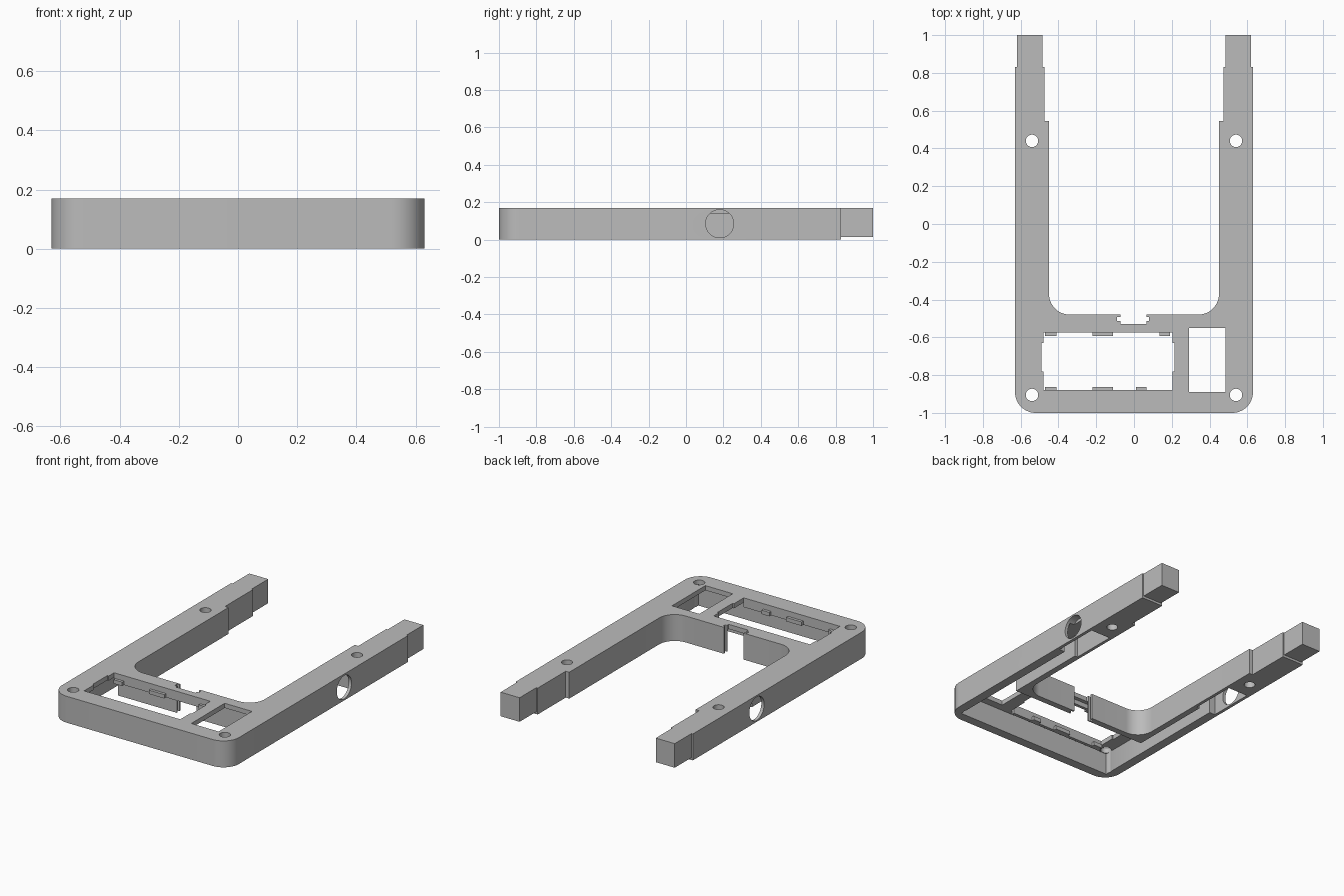
import bpy, bmesh, math
from mathutils import Matrix

if "Cube" in bpy.data.objects:
    bpy.data.objects.remove(bpy.data.objects["Cube"])

grey = bpy.data.materials.new("matte grey")
grey.use_nodes = True
colour = (0.5, 0.5, 0.5, 1)
grey.diffuse_color = colour
grey.node_tree.nodes["Principled BSDF"].inputs["Base Color"].default_value = colour

TOP = 0.17       # overall height
ROOF = 0.14      # underside of the top plate


def finish(name, bm):
    bmesh.ops.recalc_face_normals(bm, faces=bm.faces)
    mesh = bpy.data.meshes.new(name)
    bm.to_mesh(mesh)
    bm.free()
    mesh.materials.append(grey)
    ob = bpy.data.objects.new(name, mesh)
    bpy.context.collection.objects.link(ob)
    return ob


def prism(name, outline, z0, z1):
    bm = bmesh.new()
    face = bm.faces.new([bm.verts.new((x, y, z0)) for x, y in outline])
    up = bmesh.ops.extrude_face_region(bm, geom=[face])["geom"]
    bmesh.ops.translate(bm, vec=(0, 0, z1 - z0),
                        verts=[v for v in up if isinstance(v, bmesh.types.BMVert)])
    return finish(name, bm)


def box(name, x0, x1, y0, y1, z0=-0.05, z1=0.25):
    x0, x1 = sorted((x0, x1))
    return prism(name, [(x0, y0), (x1, y0), (x1, y1), (x0, y1)], z0, z1)


def cylinder(name, centre, radius, depth, sideways=False):
    bm = bmesh.new()
    turn = Matrix.Rotation(math.pi / 2, 4, 'Y') if sideways else Matrix()
    bmesh.ops.create_cone(bm, cap_ends=True, segments=40, radius1=radius, radius2=radius,
                          depth=depth, matrix=Matrix.Translation(centre) @ turn)
    return finish(name, bm)


def arc(cx, cy, r, start, end, steps=14):
    angles = [math.radians(start + (end - start) * i / steps) for i in range(steps + 1)]
    return [(cx + r * math.cos(a), cy + r * math.sin(a)) for a in angles]


# U-shaped body outline, mirrored from its left half
half = arc(0.52, -0.89, 0.11, -90, 0)
half += [(0.63, 0.83), (0.475, 0.83), (0.475, 0.545), (0.45, 0.545)]
half += arc(0.34, -0.37, 0.11, 0, -90)
body = prism("frame_shell", half + [(-x, y) for x, y in reversed(half)], 0, TOP)

# Hollow underside, open at the bottom
cutters = [box("base_cavity", -0.57, 0.57, -0.94, -0.52, z1=ROOF)]
for s in (-1, 1):
    cutters += [
        box("arm_channel", s * 0.49, s * 0.57, -0.6, 0.1, z1=ROOF),
        box("arm_pocket", s * 0.47, s * 0.61, 0.03, 0.33, z1=ROOF),
        cylinder("side_hole", (s * 0.64, 0.18, 0.085), 0.075, 0.12, sideways=True),
        cylinder("front_screw_hole", (s * 0.54, -0.905, 0.1), 0.033, 0.4),
        cylinder("arm_screw_hole", (s * 0.54, 0.44, 0.1), 0.033, 0.4),
    ]

# Windows in the top plate and the grooved slot in the rear wall
cutters += [
    box("display_window", -0.48, 0.205, -0.88, -0.575),
    box("window_side_recess", -0.49, 0.215, -0.78, -0.63),
    box("square_window", 0.29, 0.485, -0.89, -0.55),
    box("rear_slot", -0.072, 0.067, -0.53, -0.45),
    box("rear_slot_groove", -0.09, 0.08, -0.513, -0.492),
]
bpy.context.view_layer.objects.active = body
for cutter in cutters:
    cutter.hide_render = True
    mod = body.modifiers.new("cut", 'BOOLEAN')
    mod.operation, mod.solver, mod.object = 'DIFFERENCE', 'EXACT', cutter
    bpy.ops.object.modifier_apply(modifier=mod.name)
    bpy.data.objects.remove(cutter)

# Raised-off plug ends on both arms
for side, s in (("left", 1), ("right", -1)):
    box(side + "_arm_tip", s * 0.485, s * 0.62, 0.82, 1.0, 0.015, TOP)

# Shallow lips under the display window with small retaining tabs
box("window_front_lip", -0.48, 0.205, -0.9, -0.88, 0.11, ROOF)
box("window_rear_lip", -0.48, 0.205, -0.575, -0.555, 0.11, ROOF)
for x0, x1 in ((-0.47, -0.41), (-0.22, -0.11), (0.135, 0.19)):
    box("rear_tab", x0, x1, -0.593, -0.57, 0.11, 0.135)
for x0, x1 in ((-0.47, -0.41), (-0.22, -0.11), (0.01, 0.065)):
    box("front_tab", x0, x1, -0.885, -0.862, 0.11, 0.135)

# Smooth the round corners and holes
bpy.ops.object.select_all(action='DESELECT')
body.select_set(True)
bpy.context.view_layer.objects.active = body
bpy.ops.object.shade_smooth_by_angle(angle=math.radians(30))
